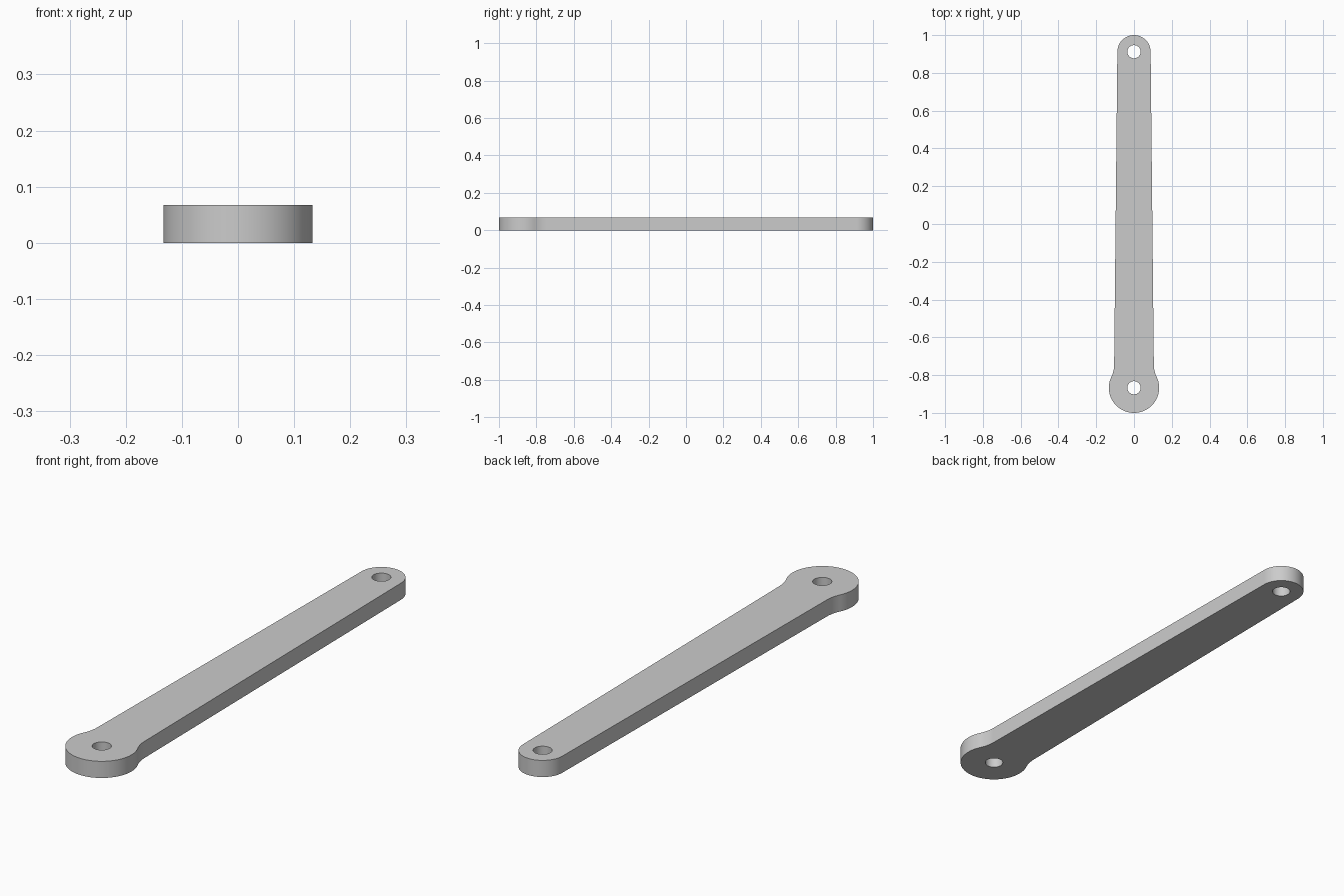
import bpy, bmesh
from math import sin, cos, pi, atan2, asin, sqrt, radians
from mathutils import Vector

old = bpy.data.objects.get("Cube")
if old:
    bpy.data.objects.remove(old, do_unlink=True)

THICK = 0.067
BIG_R, SMALL_R, HOLE_R = 0.133, 0.088, 0.035
BIG_Y, SMALL_Y = -1 + BIG_R, 1 - SMALL_R
NECK_X = 0.105      # half width of the bar at the big end
FILLET = 0.15

# Plain grey metal
metal = bpy.data.materials.new("grey metal")
metal.use_nodes = True
grey = (0.6, 0.6, 0.6, 1)
metal.diffuse_color = grey
metal.node_tree.nodes["Principled BSDF"].inputs["Base Color"].default_value = grey


def arc(cx, cy, r, a0, a1, n):
    return [Vector((cx + r * cos(a0 + (a1 - a0) * i / n),
                    cy + r * sin(a0 + (a1 - a0) * i / n), 0)) for i in range(n + 1)]


# Right-hand half outline: big eye, concave fillet, tapered edge, small eye
taper = asin((NECK_X - SMALL_R) / (SMALL_Y - BIG_Y))
fx = NECK_X + FILLET
fy = BIG_Y + sqrt((BIG_R + FILLET) ** 2 - fx ** 2)
touch = atan2(fy - BIG_Y, fx)
half = arc(0, BIG_Y, BIG_R, -pi / 2, touch, 40)
half += arc(fx, fy, FILLET, pi + touch, pi + taper, 12)[1:]
half += arc(0, SMALL_Y, SMALL_R, taper, pi / 2, 24)
mirrored = [Vector((-p.x, p.y, 0)) for p in reversed(half[1:-1])]
outline = half + mirrored

# Flat plate with two pin holes, then extruded
bm = bmesh.new()
loops = [outline] + [arc(0, y, HOLE_R, 0, 2 * pi, 40)[:-1] for y in (BIG_Y, SMALL_Y)]
for pts in loops:
    vs = [bm.verts.new(p) for p in pts]
    for a, b in zip(vs, vs[1:] + vs[:1]):
        bm.edges.new((a, b))
bmesh.ops.triangle_fill(bm, use_beauty=True, use_dissolve=False, edges=bm.edges[:])
res = bmesh.ops.extrude_face_region(bm, geom=bm.faces[:], use_keep_orig=True)
top = [g for g in res["geom"] if isinstance(g, bmesh.types.BMVert)]
bmesh.ops.translate(bm, verts=top, vec=(0, 0, THICK))
bmesh.ops.recalc_face_normals(bm, faces=bm.faces[:])

mesh = bpy.data.meshes.new("link_arm")
bm.to_mesh(mesh)
bm.free()
mesh.materials.append(metal)
link = bpy.data.objects.new("link_arm", mesh)
bpy.context.collection.objects.link(link)

# Smooth round walls, crisp rims
bpy.ops.object.select_all(action='DESELECT')
link.select_set(True)
bpy.context.view_layer.objects.active = link
bpy.ops.object.shade_smooth_by_angle(angle=radians(30))
